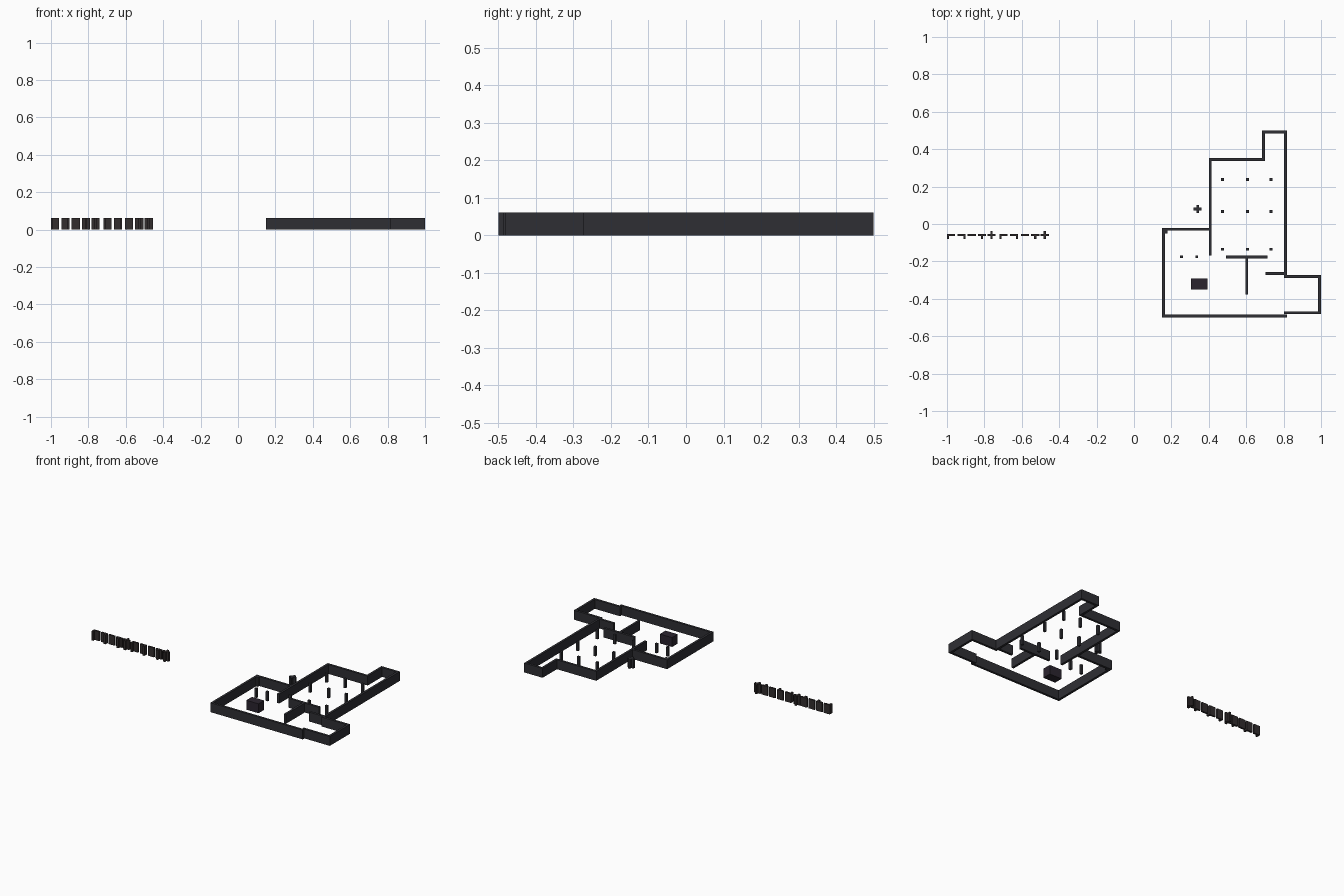
import bpy, bmesh
from mathutils import Vector

if "Cube" in bpy.data.objects:
    bpy.data.objects.remove(bpy.data.objects["Cube"])

H, T = 0.061, 0.015   # wall height and thickness


def material(name, rgb):
    m = bpy.data.materials.new(name)
    m.diffuse_color = (*rgb, 1)
    m.use_nodes = True
    m.node_tree.nodes["Principled BSDF"].inputs["Base Color"].default_value = m.diffuse_color
    return m


wall_mat = material("charcoal", (0.028, 0.028, 0.034))
kit_mat = material("dark_brown", (0.032, 0.026, 0.027))
crate_mat = material("dark_plum", (0.024, 0.018, 0.028))


def extrude(name, outline, mat):
    """Raise a closed plan outline from the floor to wall height."""
    bm = bmesh.new()
    face = bm.faces.new([bm.verts.new((x, y, 0)) for x, y in outline])
    top = bmesh.ops.extrude_face_region(bm, geom=[face])["geom"]
    bmesh.ops.translate(bm, vec=(0, 0, H),
                        verts=[v for v in top if isinstance(v, bmesh.types.BMVert)])
    bmesh.ops.recalc_face_normals(bm, faces=bm.faces)
    me = bpy.data.meshes.new(name)
    bm.to_mesh(me)
    bm.free()
    me.materials.append(mat)
    ob = bpy.data.objects.new(name, me)
    bpy.context.collection.objects.link(ob)
    return ob


def block(name, x0, x1, y0, y1, mat):
    return extrude(name, [(x0, y0), (x1, y0), (x1, y1), (x0, y1)], mat)


def wall(name, path, mat=wall_mat, t=T):
    """Right-angled wall following a centre line, with mitred corners."""
    pts = [Vector(p) for p in path]
    dirs = [(b - a).normalized() for a, b in zip(pts, pts[1:])]
    left, right = [], []
    for i, p in enumerate(pts):
        near = {tuple(dirs[max(i - 1, 0)]), tuple(dirs[min(i, len(dirs) - 1)])}
        off = sum((Vector((-d[1], d[0])) for d in near), Vector((0, 0))) * t / 2
        left.append(p + off)
        right.append(p - off)
    return extrude(name, left + right[::-1], mat)


def cross(name, x, y, r, t, mat):
    h = t / 2
    return extrude(name, [(x - r, y - h), (x - h, y - h), (x - h, y - r), (x + h, y - r),
                          (x + h, y - h), (x + r, y - h), (x + r, y + h), (x + h, y + h),
                          (x + h, y + r), (x - h, y + r), (x - h, y + h), (x - r, y + h)], mat)


# Outer walls of the building
wall("outer_wall", [
    (0.817, -0.4925), (0.158, -0.4925), (0.158, -0.028), (0.408, -0.028),
    (0.408, 0.345), (0.692, 0.345), (0.692, 0.4925), (0.81, 0.4925),
    (0.81, -0.28), (0.9925, -0.28), (0.9925, -0.475), (0.803, -0.475)])

# Inner partitions
wall("hall_partition", [(0.408, -0.035), (0.408, -0.168)])
wall("cross_partition", [(0.493, -0.177), (0.714, -0.177)])
wall("stem_partition", [(0.603, -0.184), (0.603, -0.378)])
wall("side_partition", [(0.702, -0.265), (0.803, -0.265)])

# Square columns
spots = [(x, y) for x in (0.473, 0.607, 0.733) for y in (0.238, 0.067, -0.135)]
spots += [(0.254, -0.175), (0.335, -0.175), (0.171, -0.042)]
for x, y in spots:
    c = 0.0075
    block("column", x - c, x + c, y - c, y + c, wall_mat)

# Crate in the side room and free-standing cross pillar
block("crate", 0.305, 0.393, -0.35, -0.292, crate_mat)
cross("cross_pillar", 0.34, 0.08, 0.022, 0.014, wall_mat)

# Row of spare wall pieces: two corners, straight, tee, cross, twice over
KY, KT, R = -0.059, 0.012, 0.022
kinds = ["corner_left", "corner_right", "straight", "tee", "cross"] * 2
centres = [-0.978, -0.922, -0.867, -0.812, -0.762, -0.698, -0.641, -0.583, -0.528, -0.477]
for kind, x in zip(kinds, centres):
    name, h = "spare_" + kind, KT / 2
    if kind == "cross":
        cross(name, x, KY, R, KT, kit_mat)
    elif kind == "corner_left":
        wall(name, [(x + R, KY), (x - R + h, KY), (x - R + h, KY - R)], kit_mat, KT)
    elif kind == "corner_right":
        wall(name, [(x - R, KY), (x + R - h, KY), (x + R - h, KY - R)], kit_mat, KT)
    elif kind == "straight":
        wall(name, [(x - R, KY), (x + R, KY)], kit_mat, KT)
    else:
        extrude(name, [(x - R, KY + h), (x - R, KY - h), (x - h, KY - h), (x - h, KY - R),
                       (x + h, KY - R), (x + h, KY - h), (x + R, KY - h), (x + R, KY + h)],
                kit_mat)
